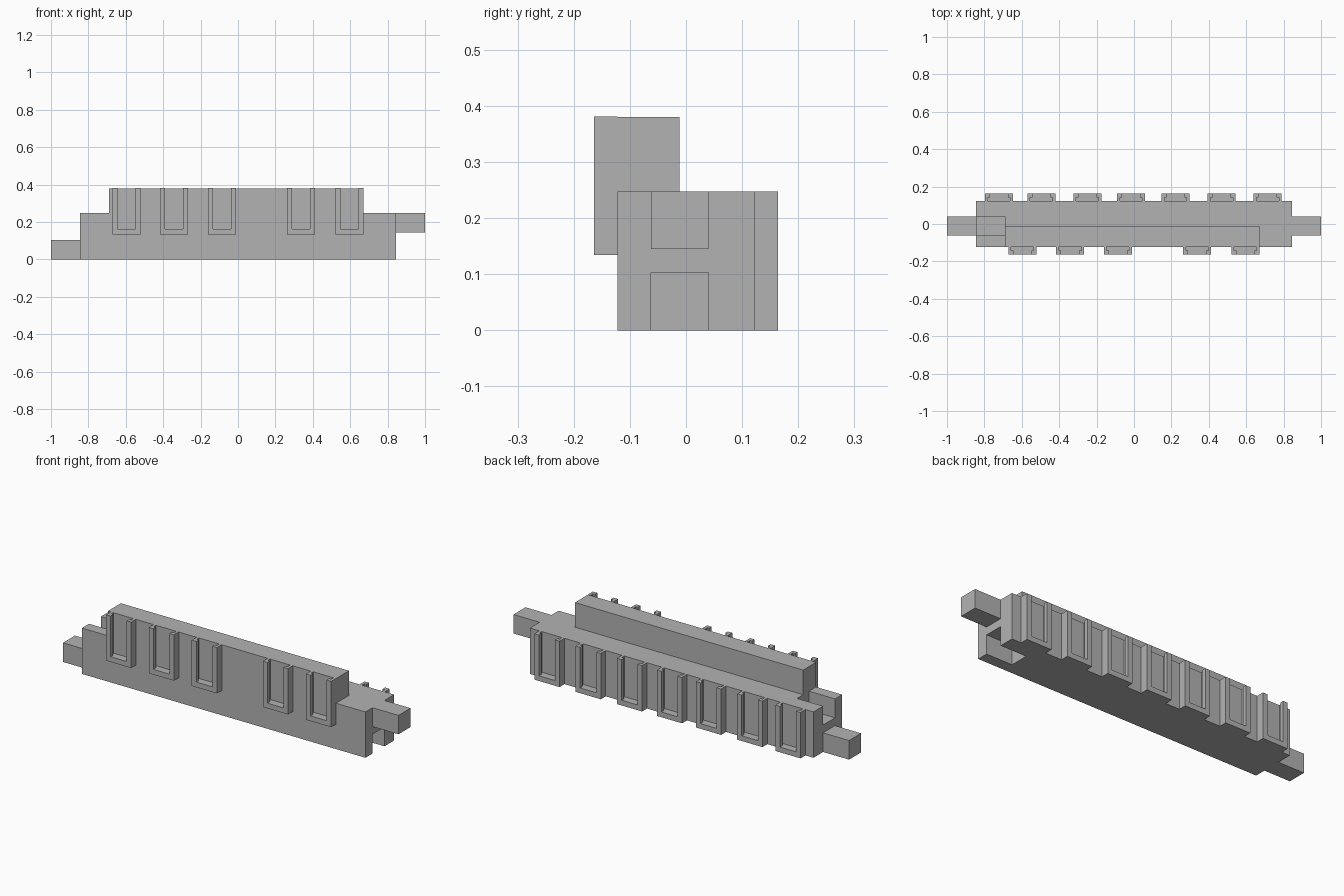
import bpy
import bmesh

cube = bpy.data.objects.get("Cube")
if cube:
    bpy.data.objects.remove(cube, do_unlink=True)

# Single plain material
grey = bpy.data.materials.new("plain grey")
grey.use_nodes = True
colour = (0.45, 0.45, 0.45, 1)
grey.diffuse_color = colour
grey.node_tree.nodes["Principled BSDF"].inputs["Base Color"].default_value = colour


def prism(bm, outline, z0, z1):
    """Extrude an xy outline from z0 up to z1."""
    face = bm.faces.new([bm.verts.new((x, y, z0)) for x, y in outline])
    top = bmesh.ops.extrude_face_region(bm, geom=[face])["geom"]
    verts = [v for v in top if isinstance(v, bmesh.types.BMVert)]
    bmesh.ops.translate(bm, verts=verts, vec=(0, 0, z1 - z0))


def rect(x0, x1, y0, y1):
    return [(x0, y0), (x1, y0), (x1, y1), (x0, y1)]


def finish(name, bm):
    bmesh.ops.recalc_face_normals(bm, faces=bm.faces)
    mesh = bpy.data.meshes.new(name)
    bm.to_mesh(mesh)
    bm.free()
    mesh.materials.append(grey)
    obj = bpy.data.objects.new(name, mesh)
    bpy.context.collection.objects.link(obj)
    return obj


def box(name, x0, x1, y0, y1, z0, z1):
    bm = bmesh.new()
    prism(bm, rect(x0, x1, y0, y1), z0, z1)
    return finish(name, bm)


END, HALF, TOP = 0.845, 0.122, 0.247
SLOT_Y = (-0.062, 0.04)
LOW, HIGH = 0.103, 0.145

# Main bar, with an open socket in each end
bar = box("main_bar", -END, END, -HALF, HALF, 0, TOP)
sockets = [
    box("upper_socket_cutter", -END - 0.1, -0.69, *SLOT_Y, HIGH, TOP + 0.1),
    box("lower_socket_cutter", 0.69, END + 0.1, *SLOT_Y, -0.1, LOW),
]
for cutter in sockets:
    cutter.hide_render = True
    cutter.display_type = 'WIRE'
    mod = bar.modifiers.new("socket", 'BOOLEAN')
    mod.operation = 'DIFFERENCE'
    mod.solver = 'EXACT'
    mod.object = cutter
bpy.context.view_layer.objects.active = bar
for mod in list(bar.modifiers):
    bpy.ops.object.modifier_apply(modifier=mod.name)
for cutter in sockets:
    bpy.data.objects.remove(cutter, do_unlink=True)

# Raised ridge and the two end tabs
box("ridge", -0.69, 0.67, -HALF, -0.012, TOP, 0.38)
box("lower_tab", -1, -END, *SLOT_Y, 0, LOW)
box("upper_tab", END, 1, *SLOT_Y, HIGH, TOP)


def pocket(name, cx, side, z0):
    """Open-topped holder: floor block and two arms with inward lips."""
    inner, lip, outer = (side * y for y in (HALF, 0.143, 0.164))
    bm = bmesh.new()
    prism(bm, rect(cx - 0.075, cx + 0.075, inner, outer), z0, z0 + 0.028)
    for s in (-1, 1):
        arm = [(0.075, inner), (0.075, outer), (0.048, outer),
               (0.048, lip), (0.06, lip), (0.06, inner)]
        prism(bm, [(cx + s * x, y) for x, y in arm], z0 + 0.028, z0 + TOP)
    finish(name, bm)


# Card pockets along both long sides
for i, x in enumerate((-0.597, -0.342, -0.086, 0.338, 0.595)):
    pocket(f"front_pocket_{i + 1}", x, -1, 0.134)
for i, x in enumerate((-0.722, -0.495, -0.249, -0.016, 0.222, 0.468, 0.714)):
    pocket(f"back_pocket_{i + 1}", x, 1, 0)
